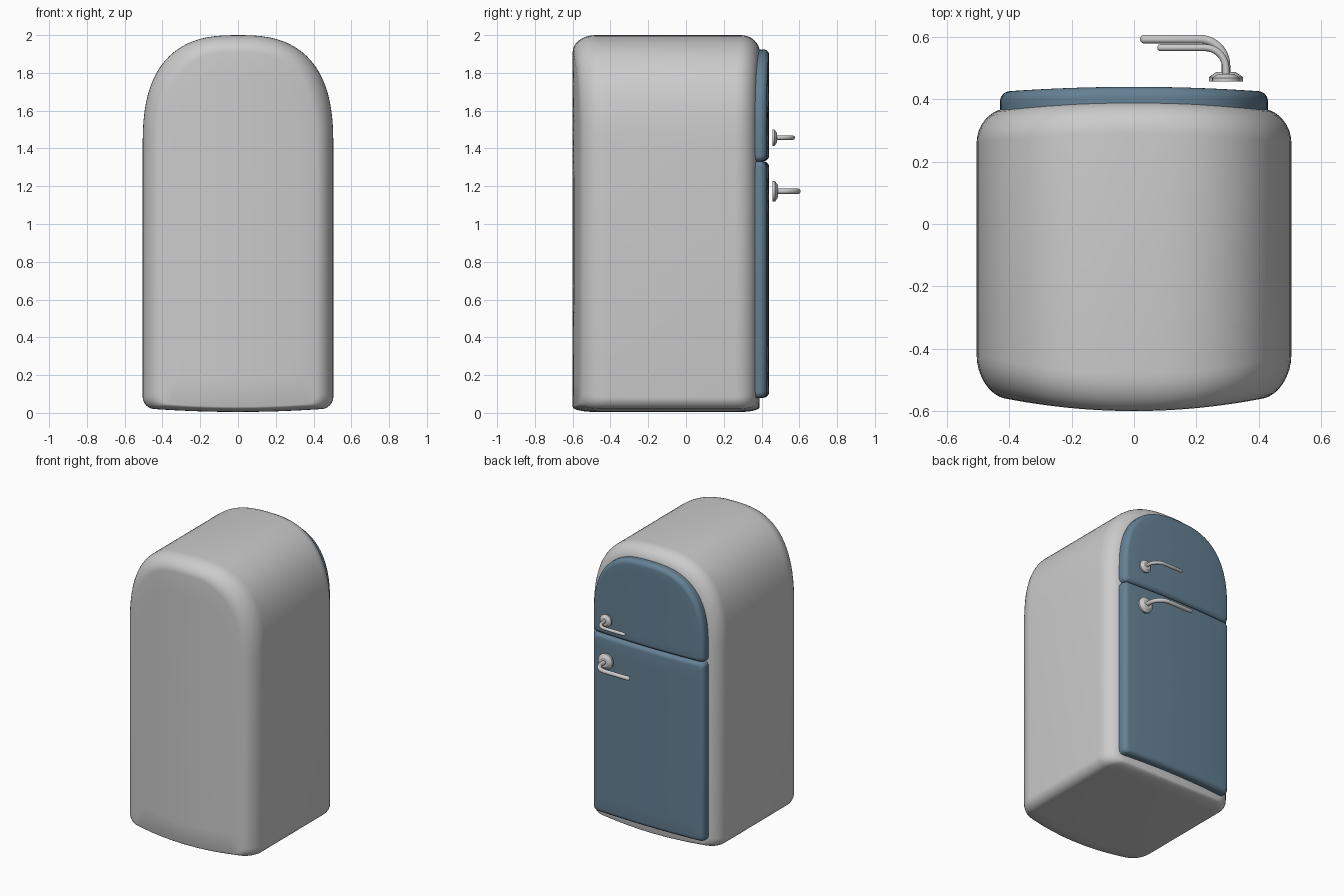
import bpy, bmesh
from math import sin, cos, pi, hypot

if "Cube" in bpy.data.objects:
    bpy.data.objects.remove(bpy.data.objects["Cube"])


def finish(bm, name, mat=None, angle=35):
    bmesh.ops.recalc_face_normals(bm, faces=bm.faces[:])
    me = bpy.data.meshes.new(name)
    bm.to_mesh(me)
    bm.free()
    ob = bpy.data.objects.new(name, me)
    bpy.context.collection.objects.link(ob)
    if mat:
        me.materials.append(mat)
    bpy.ops.object.select_all(action='DESELECT')
    ob.select_set(True)
    bpy.context.view_layer.objects.active = ob
    bpy.ops.object.shade_smooth_by_angle(angle=angle * pi / 180)
    return ob


def bridge(bm, r0, r1):
    n = len(r0)
    for i in range(n):
        j = (i + 1) % n
        bm.faces.new((r0[i], r0[j], r1[j], r1[i]))


def outline(a, z0, z1, rc, arch=None, sag=0.0):
    """Closed xz outline: rounded bottom corners, arched or rounded top."""
    half = [(a * t, z0) for t in (0.2, 0.4, 0.6, 0.8)]
    half += [(a - rc + rc * sin(k * pi / 12), z0 + rc - rc * cos(k * pi / 12)) for k in range(7)]
    half = [(x, z + sag * (x / a) ** 2 * (z < z0 + rc * 1.01)) for x, z in half]
    if arch is None:
        half += [(a - rc + rc * cos(k * pi / 12), z1 - rc + rc * sin(k * pi / 12)) for k in range(7)]
        half += [(a * t, z1) for t in (0.8, 0.6, 0.4, 0.2)]
    else:
        e = 2 / 2.65
        for k in range(20):
            t = k * pi / 40
            half.append((a * cos(t) ** e, arch + (z1 - arch) * sin(t) ** e))
    return [(0, z0)] + half + [(0, z1)] + [(-x, z) for x, z in reversed(half)]


def shell(name, pts, rings, caps, bottom=1.0, mat=None):
    """Loft inset copies of an outline. rings: (y, inset, bulge); caps mark domed ends."""
    a = max(p[0] for p in pts)
    z0, z1 = min(p[1] for p in pts), max(p[1] for p in pts)
    bm = bmesh.new()

    def place(x, z, y, d, bulge, s=1.0):
        lo, hi = z0 + d * bottom, z1 - d
        x *= (1 - d / a) * s
        z = lo + (z - z0) / (z1 - z0) * (hi - lo)
        mid = (lo + hi) / 2
        return bm.verts.new((x, y + bulge * (x / a) ** 2, mid + (z - mid) * s))

    loops = [[place(x, z, *r) for x, z in pts] for r in rings]
    for p, q in zip(loops, loops[1:]):
        bridge(bm, p, q)
    for end, domed in zip((0, -1), caps):
        prev = loops[end]
        if domed:
            for s in (0.85, 0.65, 0.45, 0.25, 0.08):
                cur = [place(x, z, *rings[end], s) for x, z in pts]
                bridge(bm, prev, cur)
                prev = cur
        bm.faces.new(prev)
    return finish(bm, name, mat)


def rounded(y, depth, inset, bulge, n=8):
    """Rings that round an edge over to an end plane at y."""
    return [(y - depth * (1 - sin(k * pi / 2 / n)), inset * (1 - cos(k * pi / 2 / n)), bulge)
            for k in range(n + 1)]


def sweep(name, path, x0, y0, z0, k, sides=24):
    """Round bar along a flat path of (x, y, radius)."""
    bm = bmesh.new()
    loops = []
    for i, (x, y, r) in enumerate(path):
        p, q = path[max(i - 1, 0)], path[min(i + 1, len(path) - 1)]
        tx, ty = q[0] - p[0], q[1] - p[1]
        L = hypot(tx, ty)
        nx, ny = ty / L, -tx / L
        loops.append([bm.verts.new((x0 + k * (x + r * nx * cos(t)), y0 + k * (y + r * ny * cos(t)),
                                    z0 + k * r * sin(t)))
                      for t in (2 * pi * j / sides for j in range(sides))])
    for p, q in zip(loops, loops[1:]):
        bridge(bm, p, q)
    bm.faces.new(loops[0])
    bm.faces.new(loops[-1])
    return finish(bm, name)


blue = bpy.data.materials.new("door_blue")
blue.diffuse_color = (0.13, 0.22, 0.30, 1)
blue.use_nodes = True
blue.node_tree.nodes["Principled BSDF"].inputs["Base Color"].default_value = blue.diffuse_color

# Cabinet body with arched top and softly bulging ends
back = rounded(-0.6, -0.12, 0.09, 0.06)
front = rounded(0.39, 0.10, 0.09, -0.03)
shell("cabinet_body", outline(0.505, 0.005, 2.0, 0.06, 1.4, 0.02),
      back[::-1] + front, (True, True), bottom=0.3)

# Two doors
door_rings = [(0.36, 0, 0)] + rounded(0.44, 0.032, 0.03, -0.016, 6)
shell("lower_door", outline(0.43, 0.08, 1.332, 0.03), door_rings, (False, True), mat=blue)
shell("upper_door", outline(0.43, 1.332, 1.925, 0.03, 1.42), door_rings, (False, True), mat=blue)

# Handles: stepped mounting disc and bent rod, the upper one smaller
disc = [(0, 0, 0.055), (0, 0.014, 0.055), (0, 0.03, 0.032)]
bend = [(-0.085 + 0.085 * cos(t), 0.051 + 0.085 * sin(t), 0.014)
        for t in (i * pi / 20 for i in range(11))]
rod = [(0, 0.02, 0.014)] + bend + [(-0.264, 0.136, 0.014), (-0.271, 0.136, 0.011), (-0.275, 0.136, 0.005)]
for label, z, k in (("lower", 1.173, 1.0), ("upper", 1.457, 0.8)):
    sweep(label + "_handle_mount", disc, 0.295, 0.457, z, k)
    sweep(label + "_handle_rod", rod, 0.295, 0.457, z, k)
